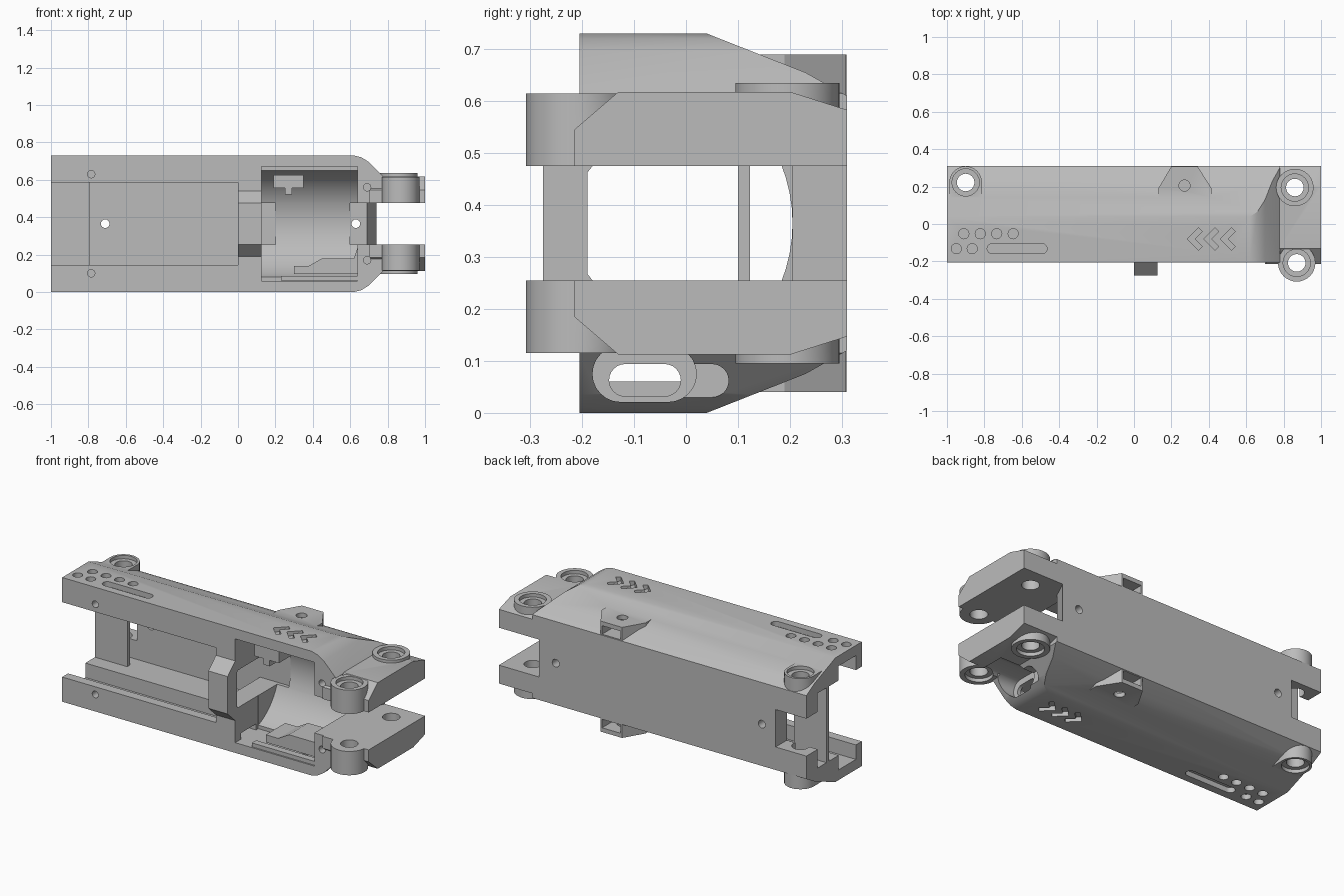
import bpy, bmesh, math
from mathutils import Vector

if "Cube" in bpy.data.objects:
    bpy.data.objects.remove(bpy.data.objects["Cube"])

H = 0.73  # total height; the body mirrors about its middle
grey = bpy.data.materials.new("mid grey")
grey.use_nodes = True
grey.diffuse_color = (0.5, 0.5, 0.5, 1)
grey.node_tree.nodes["Principled BSDF"].inputs["Base Color"].default_value = (0.5, 0.5, 0.5, 1)


def prism(name, pts, axis, a, b):
    """Extrude a flat outline from a to b along an axis."""
    place = {"x": lambda p, q, t: (t, p, q),
             "y": lambda p, q, t: (p, t, q),
             "z": lambda p, q, t: (p, q, t)}[axis]
    bm = bmesh.new()
    face = bm.faces.new([bm.verts.new(place(p, q, a)) for p, q in pts])
    new = bmesh.ops.extrude_face_region(bm, geom=[face])["geom"]
    shift = Vector(place(0, 0, b - a))
    bmesh.ops.translate(bm, vec=shift, verts=[v for v in new if isinstance(v, bmesh.types.BMVert)])
    bmesh.ops.recalc_face_normals(bm, faces=bm.faces)
    mesh = bpy.data.meshes.new(name)
    bm.to_mesh(mesh)
    bm.free()
    mesh.materials.append(grey)
    ob = bpy.data.objects.new(name, mesh)
    bpy.context.collection.objects.link(ob)
    return ob


def rect(p0, p1, q0, q1):
    return [(p0, q0), (p1, q0), (p1, q1), (p0, q1)]


def circle(p, q, r, n=32):
    return [(p + r * math.cos(math.tau * i / n), q + r * math.sin(math.tau * i / n)) for i in range(n)]


def stadium(p0, p1, q, r, n=12):
    right = [(p1 - r + r * math.sin(math.pi * i / n), q - r * math.cos(math.pi * i / n)) for i in range(n + 1)]
    left = [(p0 + r - r * math.sin(math.pi * i / n), q + r * math.cos(math.pi * i / n)) for i in range(n + 1)]
    return right + left


def mirrored(half):
    """Close a lower half outline with its reflection in height."""
    return half + [(p, H - q) for p, q in reversed(half)]


def combine(ob, other, operation):
    mod = ob.modifiers.new("join", "BOOLEAN")
    mod.operation, mod.object, mod.solver = operation, other, "EXACT"
    bpy.context.view_layer.objects.active = ob
    bpy.ops.object.modifier_apply(modifier=mod.name)
    mesh = other.data
    bpy.data.objects.remove(other)
    bpy.data.meshes.remove(mesh)


def add(pts, axis, a, b):
    combine(body, prism("tool", pts, axis, a, b), "UNION")


def cut(pts, axis, a, b):
    combine(body, prism("tool", pts, axis, a, b), "DIFFERENCE")


def both(action, pts, a, b):
    """Apply a vertical prism and its reflection in height."""
    action(pts, "z", a, b)
    action(pts, "z", H - b, H - a)


# Outer shell with faceted back corners and a rounded right end
body = prism("housing", mirrored([(-0.205, 0), (0.04, 0), (0.23, 0.075), (0.31, 0.12)]), "x", -1, 0.78)
end = [(-1.1, -0.01), (0.62, -0.01), (0.62, 0), (0.66, 0.01), (0.7, 0.035), (0.78, 0.115)]
combine(body, prism("tool", mirrored(end), "y", -0.5, 0.5), "INTERSECT")

# Hinge arms and bosses
add(mirrored([(-0.215, 0.185), (-0.13, 0.112), (0.2, 0.112), (0.31, 0.147)]), "x", 0.7, 1)
add(circle(0.87, -0.208, 0.1), "z", 0.115, H - 0.115)
add(circle(0.86, 0.195, 0.1), "z", 0.095, H - 0.095)

# Rear mounting lugs and strap tabs
lug = [(-0.985, 0.1)] + [(-0.9 + 0.087 * -math.cos(math.pi * i / 16), 0.222 + 0.087 * math.sin(math.pi * i / 16))
                        for i in range(17)] + [(-0.813, 0.1)]
tab = [(0.13, 0.1), (0.13, 0.19), (0.2, 0.308), (0.34, 0.308), (0.415, 0.19), (0.415, 0.1)]
both(add, lug, 0.04, 0.3)
both(add, tab, 0.04, 0.2)

# Front bridge around the middle
add(mirrored([(-0.1, 0.185), (-0.2, 0.185), (-0.275, 0.255)]), "x", 0, 0.125)

# Long left bay, its side grooves and the round right bay
cut(rect(-0.4, 0.205, 0.145, H - 0.145), "x", -1.1, 0)
for x0, x1 in ((-1.1, 0.001), (0.124, 0.64)):
    cut(rect(-0.15, 0.01, 0.06, H - 0.06), "x", x0, x1)
cut(rect(-0.15, -0.01, 0.06, 0.095), "x", -0.05, 0.2)
cut(rect(-0.4, -0.1, 0.06, H - 0.06), "x", 0.125, 0.64)
cut(circle(-0.1, H / 2, 0.305, 64), "x", 0.125, 0.64)

# Passage through the bridge and the right end
passage = mirrored([(0.205, 0.255), (-0.18, 0.255), (-0.19, 0.268)])
cut(passage, "x", -0.05, 0.2)
cut(rect(-0.4, 0.205, 0.255, H - 0.255), "x", 0.6, 1.1)
cut([(0.69, -0.4), (1.1, -0.4), (1.1, 0.4), (0.74, 0.4), (0.74, 0.31), (0.69, 0.205)], "z", 0.255, H - 0.255)

# Back window at the left end
cut(rect(-1.1, -0.8, 0.255, H - 0.255), "y", 0.15, 0.4)

# Holes with stepped recesses in bosses and lugs
for x, y, low in ((0.87, -0.208, 0.115), (0.86, 0.195, 0.095), (-0.9, 0.222, 0.04)):
    cut(circle(x, y, 0.047, 24), "z", -0.1, 0.9)
    both(cut, circle(x, y, 0.073, 24), low - 0.05, low + 0.02)

# Strap tab slots and pin holes
for z in (0.065, H - 0.115):
    cut(rect(0.21, 0.33, z, z + 0.05), "y", 0.17, 0.4)
both(cut, circle(0.27, 0.205, 0.03, 20), -0.05, 0.09)

# Screw holes in the front rims and the back wall
for x, z in ((-0.785, 0.1), (0.69, 0.17)):
    for zz in (z, H - z):
        cut(circle(x, zz, 0.02, 16), "y", -0.4, -0.16)
for x in (-0.71, 0.63):
    cut(circle(x, H / 2, 0.023, 16), "y", 0.12, 0.4)

# Engraved dots, slot and arrows on top and underside
for x, y in [(-0.91 + 0.088 * i, -0.052) for i in range(4)] + [(-0.95, -0.132), (-0.865, -0.132)]:
    both(cut, circle(x, y, 0.027, 20), -0.05, 0.03)
both(cut, stadium(-0.785, -0.465, -0.132, 0.027), -0.05, 0.03)
for i in range(3):
    x = 0.285 + 0.088 * i
    arrow = [(x, -0.08), (x + 0.06, -0.02), (x + 0.08, -0.04), (x + 0.04, -0.08),
             (x + 0.08, -0.12), (x + 0.06, -0.14)]
    both(cut, arrow, -0.05, 0.025)

# Slide switch seat in the rounded lower corner
cut(stadium(-0.18, 0.02, 0.075, 0.054), "x", 0.66, 0.9)
cut(stadium(-0.05, 0.082, 0.062, 0.032), "x", 0.69, 0.78)
cut(stadium(-0.148, -0.01, 0.063, 0.031), "x", 0.5, 0.8)

# Thin end plate across the left bay
plate = prism("end_plate", rect(0.1, 0.123, 0.145, H - 0.145), "x", -1, -0.79)
combine(plate, prism("tool", circle(-0.71, H / 2, 0.023, 16), "y", 0, 0.2), "DIFFERENCE")

# Switch ledge and latch inside the right bay
ledge = [(0.3, 0.095), (0.64, 0.095), (0.64, 0.24), (0.62, 0.18), (0.45, 0.18), (0.38, 0.14), (0.3, 0.14)]
prism("switch_ledge", ledge, "y", -0.17, 0.01)
prism("switch_bar", rect(0.23, 0.66, 0.062, 0.085), "y", -0.2, -0.16)
prism("latch_bar", rect(0.19, 0.35, 0.555, 0.625), "y", -0.12, 0.1)
prism("latch_pin", rect(0.25, 0.29, 0.52, 0.56), "y", -0.12, -0.06)

# Smooth the rounded parts and keep edges crisp
bpy.ops.object.select_all(action="DESELECT")
body.select_set(True)
bpy.context.view_layer.objects.active = body
bpy.ops.object.shade_smooth_by_angle(angle=math.radians(25))
